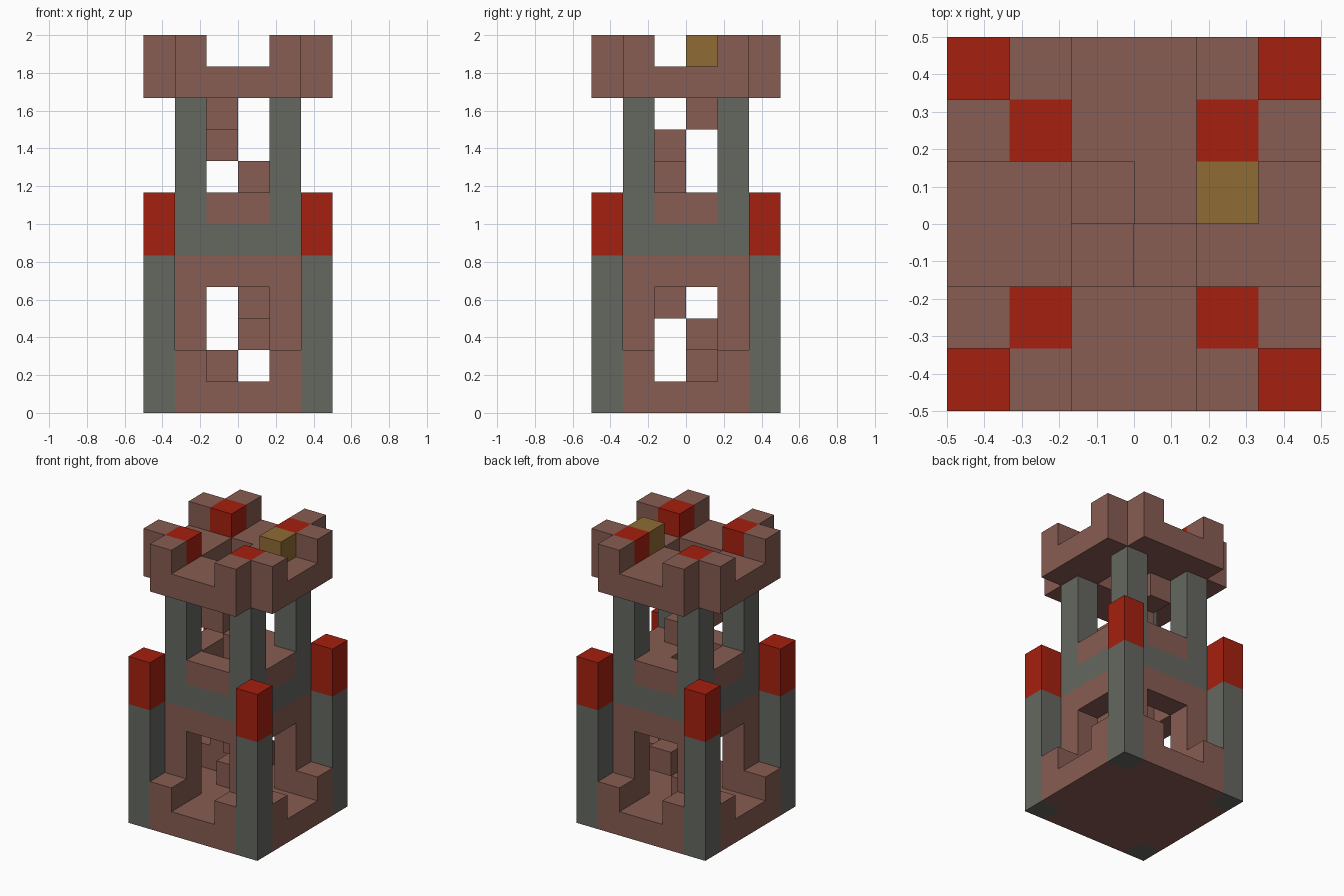
import bpy, bmesh
from mathutils import Vector
from itertools import product

if "Cube" in bpy.data.objects:
    bpy.data.objects.remove(bpy.data.objects["Cube"], do_unlink=True)

U = 1 / 6      # edge of one building block
N = 6          # blocks across the footprint


def material(name, rgb):
    m = bpy.data.materials.new(name)
    m.use_nodes = True
    color = (*rgb, 1)
    m.diffuse_color = color
    bsdf = m.node_tree.nodes["Principled BSDF"]
    bsdf.inputs["Base Color"].default_value = color
    bsdf.inputs["Roughness"].default_value = 0.9
    return m


brick = material("brown brick", (0.242, 0.107, 0.084))
stone = material("grey stone", (0.130, 0.136, 0.117))
red = material("red", (0.376, 0.0144, 0.0048))
gold = material("gold", (0.275, 0.147, 0.034))

# Footprints on the block grid
def square(lo, hi):
    return set(product(range(lo, hi + 1), repeat=2))


def corners(*cells):
    """Mirror cells into all four corners of the footprint."""
    return {(a, b) for x, y in cells for a in (x, N - 1 - x) for b in (y, N - 1 - y)}


outer = corners((0, 0))
inner = corners((1, 1))
flanks = corners((0, 1), (1, 0))
well = square(2, 3)
ring = square(1, 4) - well

parts = []


def part(name, mat, footprint, z0, z1):
    """Extrude a footprint from block level z0 up to z1."""
    parts.append((name, mat, {(x, y, z) for x, y in footprint for z in range(z0, z1)}))


# Lower storey: slab, corner turrets, stepped doorways and piers
part("base_slab", brick, square(0, 5) - outer, 0, 1)
part("turret_shafts", stone, outer, 0, 5)
part("turret_caps", red, outer, 5, 7)
part("doorway_buttresses", brick, flanks, 1, 2)
part("lower_piers", brick, inner, 1, 4)

# Middle storey: floor ring, stone band, parapet and columns
part("middle_floor", brick, ring, 4, 5)
part("stone_band", stone, ring, 5, 6)
part("middle_parapet", brick, ring - inner, 6, 7)
part("upper_columns", stone, inner, 6, 10)

# Crown: overhanging platform, battlements and treasure block
part("crown_platform", brick, square(0, 5) - outer - well, 10, 11)
part("battlements", brick, flanks, 11, 12)
part("red_merlons", red, inner, 11, 12)
part("gold_block", gold, {(4, 3)}, 11, 12)

# Spiral stair climbing one block per quarter turn
turn = [(2, 3), (3, 3), (3, 2), (2, 2)]
parts.append(("spiral_stair", brick, {(*turn[i % 4], i + 1) for i in range(10)}))

# Mesh each part, leaving out faces buried between blocks
solid = set().union(*(cells for _, _, cells in parts))
directions = [(axis, side) for axis in range(3) for side in (0, 1)]

for name, mat, cells in parts:
    bm = bmesh.new()
    for cell in sorted(cells):
        for axis, side in directions:
            beside = list(cell)
            beside[axis] += 2 * side - 1
            if tuple(beside) in solid:
                continue
            b, c = (axis + 1) % 3, (axis + 2) % 3
            loop = []
            for i, j in ((0, 0), (1, 0), (1, 1), (0, 1)):
                p = list(cell)
                p[axis] += side
                p[b] += i
                p[c] += j
                loop.append(bm.verts.new((Vector(p) - Vector((N / 2, N / 2, 0))) * U))
            bm.faces.new(loop if side else loop[::-1])
    bmesh.ops.remove_doubles(bm, verts=bm.verts, dist=U / 100)
    mesh = bpy.data.meshes.new(name)
    bm.to_mesh(mesh)
    bm.free()
    mesh.materials.append(mat)
    bpy.context.collection.objects.link(bpy.data.objects.new(name, mesh))
